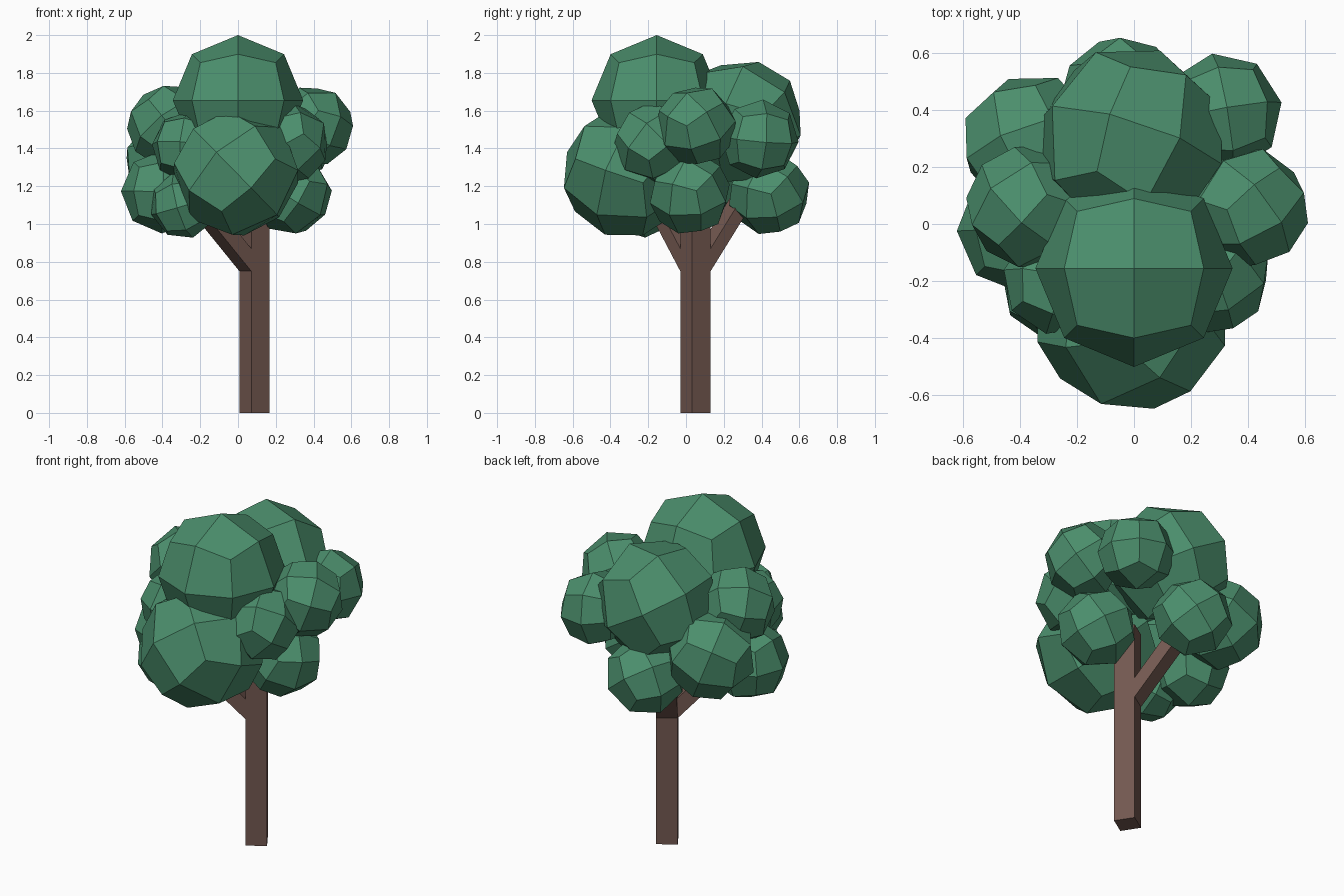
import bpy, bmesh, math, random
from mathutils import Vector, Euler

if "Cube" in bpy.data.objects:
    bpy.data.objects.remove(bpy.data.objects["Cube"])

random.seed(4)

def material(name, rgb):
    m = bpy.data.materials.new(name)
    m.diffuse_color = (*rgb, 1)
    m.use_nodes = True
    m.node_tree.nodes["Principled BSDF"].inputs["Base Color"].default_value = m.diffuse_color
    return m

def finish(bm, name, mat):
    bmesh.ops.recalc_face_normals(bm, faces=bm.faces)
    me = bpy.data.meshes.new(name)
    bm.to_mesh(me)
    bm.free()
    me.materials.append(mat)
    ob = bpy.data.objects.new(name, me)
    bpy.context.collection.objects.link(ob)
    return ob

bark = material("bark", (0.17, 0.098, 0.08))
leaf = material("leaf", (0.07, 0.27, 0.15))

# Trunk: twisted square post in rings, with branches pulled out of two sides
CX, CY, HALF = 0.0875, 0.05, 0.082
bm = bmesh.new()
rings = []
for z in (0, 0.75, 0.87, 1.2):
    ring = []
    for k in range(4):
        a = math.radians(-12 + 90 * k)
        ring.append(bm.verts.new((CX + HALF * math.cos(a), CY + HALF * math.sin(a), z)))
    rings.append(ring)
bm.faces.new(rings[0][::-1])
bm.faces.new(rings[-1])
sides = {}
for i in range(3):
    for k in range(4):
        n = (k + 1) % 4
        sides[i, k] = bm.faces.new((rings[i][k], rings[i][n], rings[i + 1][n], rings[i + 1][k]))
for k, reach, rise in ((1, 0.28, 0.38), (2, 0.28, 0.29)):
    a = math.radians(33 + 90 * k)
    out = bmesh.ops.extrude_discrete_faces(bm, faces=[sides[1, k]])["faces"]
    tip = out[0]
    base = [v for v in rings[1] + rings[2]]
    move = Vector((reach * math.cos(a), reach * math.sin(a), rise))
    bmesh.ops.translate(bm, verts=[v for v in tip.verts if v not in base], vec=move)
finish(bm, "trunk", bark)

# Foliage: faceted balls made from a subdivided cube, (centre, radius, turned)
clumps = [
    ((0, -0.155, 1.655), 0.345, False),
    ((-0.01, -0.32, 1.27), 0.345, True),
    ((-0.01, 0.29, 1.54), 0.34, True),
    ((-0.04, 0.44, 1.16), 0.22, True),
    ((0.31, 0.39, 1.45), 0.21, True),
    ((0.40, 0.055, 1.52), 0.215, True),
    ((0.28, 0.02, 1.16), 0.22, True),
    ((0.27, -0.17, 1.43), 0.215, True),
    ((-0.37, 0.06, 1.52), 0.22, True),
    ((-0.36, 0.28, 1.31), 0.25, True),
    ((-0.40, -0.02, 1.17), 0.22, True),
    ((-0.29, -0.22, 1.10), 0.18, True),
    ((-0.27, -0.20, 1.41), 0.19, True),
]
for i, (centre, radius, turned) in enumerate(clumps):
    bm = bmesh.new()
    bmesh.ops.create_cube(bm, size=2)
    bmesh.ops.subdivide_edges(bm, edges=bm.edges[:], cuts=1, use_grid_fill=True)
    turn = [random.uniform(0, math.pi) if turned else 0 for _ in range(3)]
    rot = Euler(turn).to_matrix()
    for v in bm.verts:
        v.co = Vector(centre) + rot @ (v.co.normalized() * radius)
    finish(bm, f"leaf_clump_{i + 1}", leaf)
